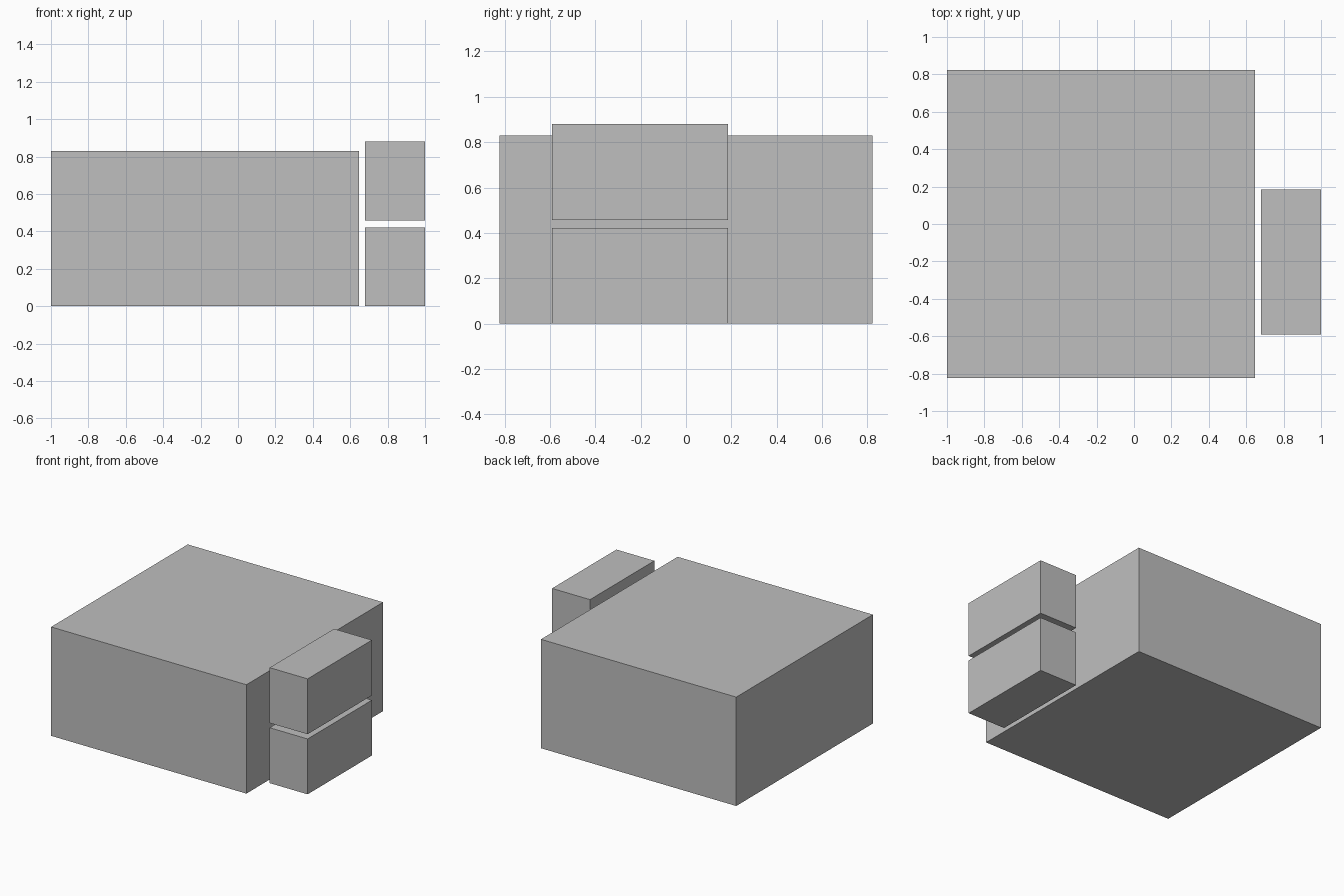
import bpy
from mathutils import Vector

cube = bpy.data.objects.get("Cube")
if cube:
    bpy.data.objects.remove(cube, do_unlink=True)

# Single plain grey
grey = bpy.data.materials.new("light_grey")
grey.use_nodes = True
colour = (0.52, 0.52, 0.52, 1)
grey.diffuse_color = colour
grey.node_tree.nodes["Principled BSDF"].inputs["Base Color"].default_value = colour


def box(name, low, high):
    """Flat-faced box spanning two opposite corners."""
    low, high = Vector(low), Vector(high)
    bpy.ops.mesh.primitive_cube_add(size=1, location=(low + high) / 2)
    obj = bpy.context.object
    obj.name = name
    obj.scale = high - low
    bpy.ops.object.transform_apply(location=False, rotation=False, scale=True)
    obj.data.materials.append(grey)
    return obj


# Large main block
box("main_block", (-1, -0.823, 0), (0.647, 0.823, 0.83))

# Two stacked side blocks with a narrow gap between them
height, gap = 0.422, 0.036
for level, name in enumerate(("lower_side_block", "upper_side_block")):
    z = level * (height + gap)
    box(name, (0.68, -0.59, z), (1, 0.185, z + height))
